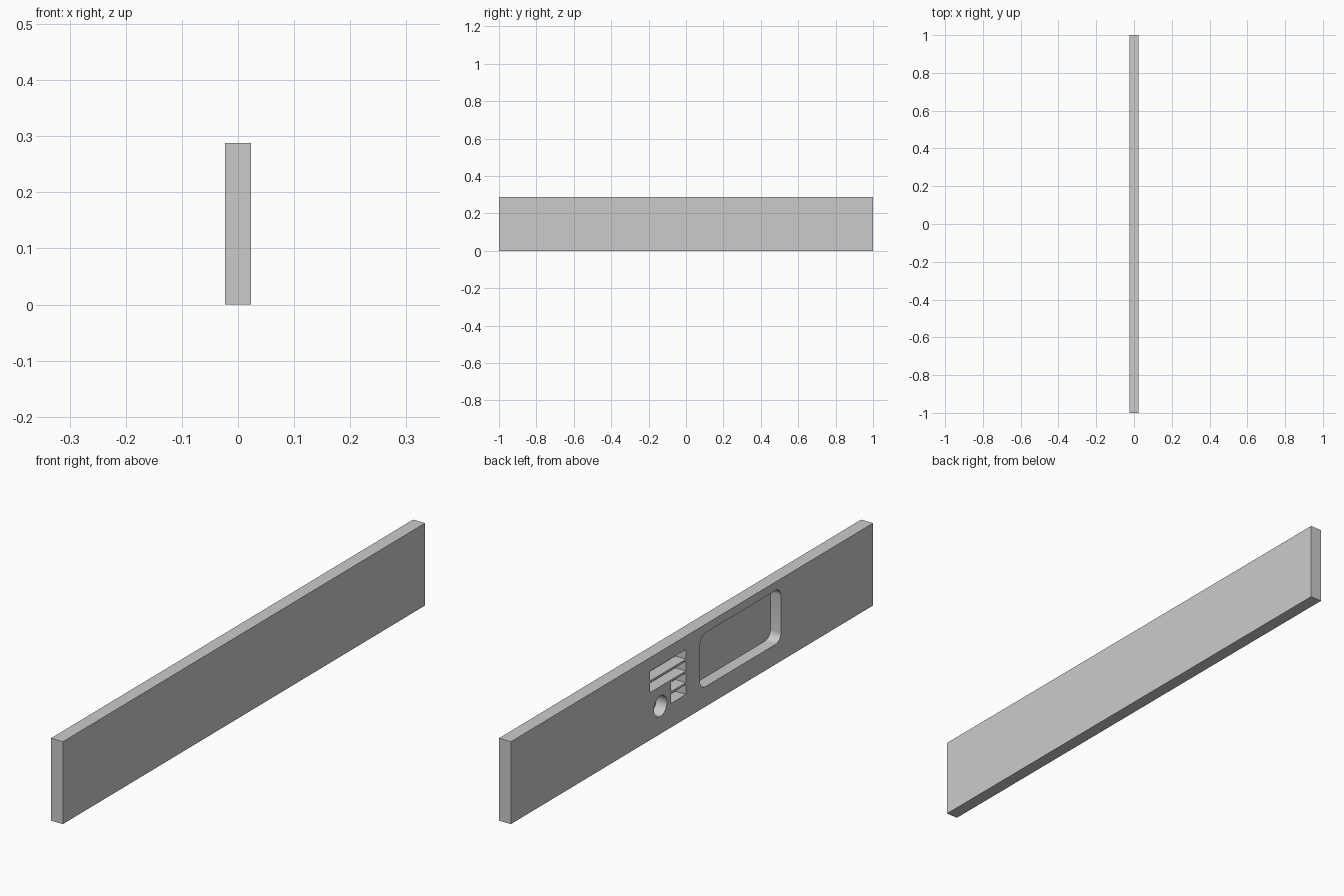
import bpy, bmesh
from math import cos, sin, pi, radians

if "Cube" in bpy.data.objects:
    bpy.data.objects.remove(bpy.data.objects["Cube"])

W, L, H = 0.046, 2.0, 0.288   # panel thickness, length, height
DEPTH = 0.041                 # pocket depth measured from the -x face


def rounded_rect(y0, y1, z0, z1, r=0.0, steps=6):
    """Outline in the y/z plane, with optional rounded corners."""
    if r == 0:
        return [(y0, z0), (y1, z0), (y1, z1), (y0, z1)]
    corners = [(y1 - r, z1 - r, 0), (y0 + r, z1 - r, pi / 2),
               (y0 + r, z0 + r, pi), (y1 - r, z0 + r, 3 * pi / 2)]
    return [(cy + r * cos(a + i * pi / 2 / steps), cz + r * sin(a + i * pi / 2 / steps))
            for cy, cz, a in corners for i in range(steps + 1)]


def circle(cy, cz, r, n=32):
    return [(cy + r * cos(2 * pi * i / n), cz + r * sin(2 * pi * i / n)) for i in range(n)]


def prisms(name, outlines, x0, x1):
    """One object made of y/z outlines extruded from x0 to x1."""
    bm = bmesh.new()
    for outline in outlines:
        face = bm.faces.new([bm.verts.new((x0, y, z)) for y, z in outline])
        ext = bmesh.ops.extrude_face_region(bm, geom=[face])
        verts = [g for g in ext["geom"] if isinstance(g, bmesh.types.BMVert)]
        bmesh.ops.translate(bm, vec=(x1 - x0, 0, 0), verts=verts)
    bmesh.ops.recalc_face_normals(bm, faces=bm.faces)
    mesh = bpy.data.meshes.new(name)
    bm.to_mesh(mesh)
    bm.free()
    obj = bpy.data.objects.new(name, mesh)
    bpy.context.collection.objects.link(obj)
    return obj


# Long flat panel
panel = prisms("front_panel", [rounded_rect(-L / 2, L / 2, 0, H)], -W / 2, W / 2)

# Large display or drawer recess, and the round knob recess
pockets = [rounded_rect(-0.492, -0.044, 0.07, 0.258, 0.03), circle(0.174, 0.097, 0.036)]

# Stack of button slots: two short below, two long above
for i in range(4):
    z = 0.084 + 0.041 * i
    pockets.append(rounded_rect(0.033, 0.116 if i < 2 else 0.232, z, z + 0.034))

cutter = prisms("pocket_cutter", pockets, -W / 2 - 0.02, -W / 2 + DEPTH)
cutter.hide_render = True
cutter.display_type = 'WIRE'

# Sink the pockets into the panel
cut = panel.modifiers.new("pockets", 'BOOLEAN')
cut.operation = 'DIFFERENCE'
cut.solver = 'EXACT'
cut.object = cutter

# Smooth the curved pocket walls, keep flat edges sharp
bpy.context.view_layer.objects.active = panel
panel.select_set(True)
bpy.ops.object.modifier_apply(modifier=cut.name)
bpy.data.objects.remove(cutter, do_unlink=True)
bpy.ops.object.shade_smooth_by_angle(angle=radians(30))
